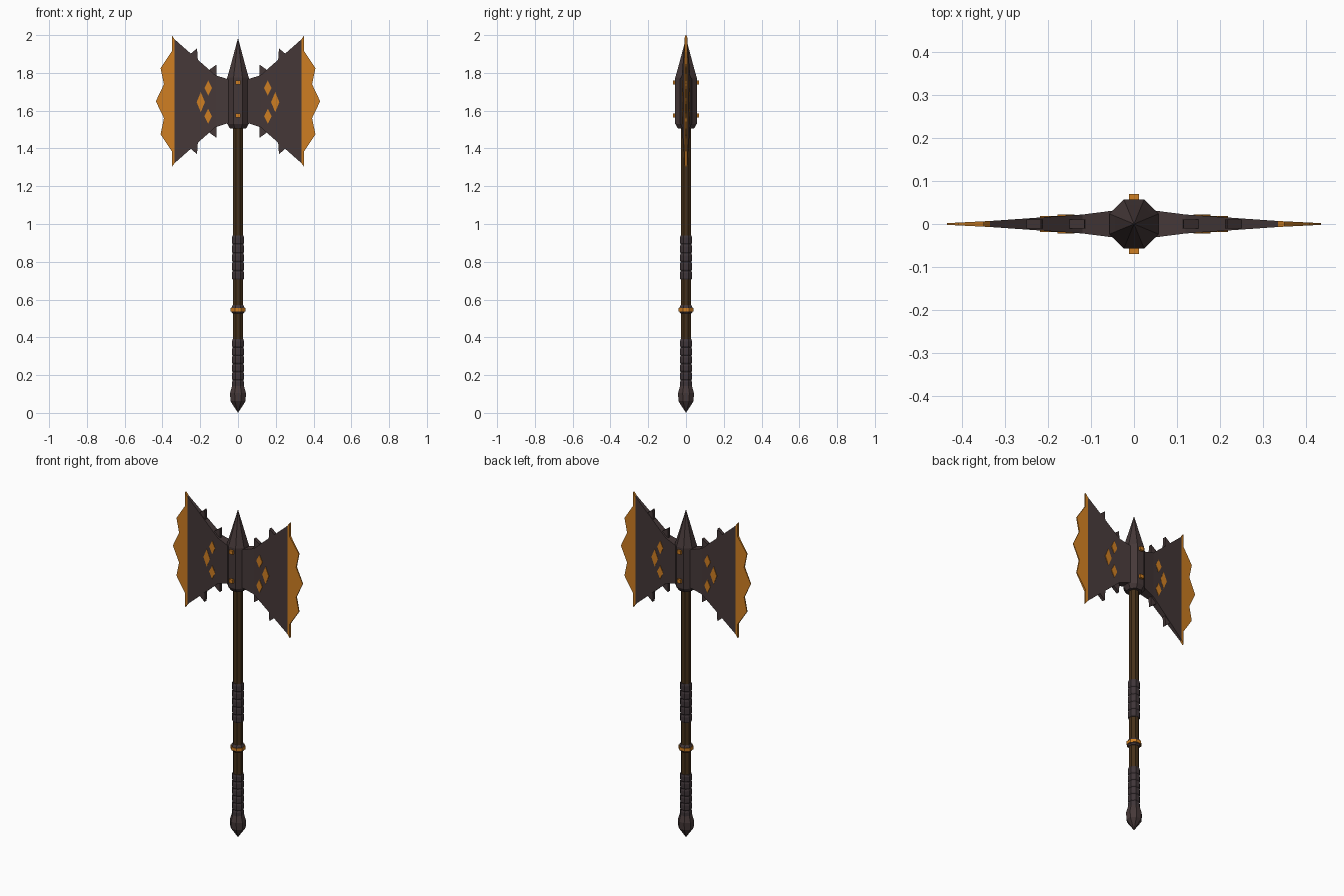
import bpy, bmesh, math

if "Cube" in bpy.data.objects:
    bpy.data.objects.remove(bpy.data.objects["Cube"])

def material(name, rgb):
    m = bpy.data.materials.new(name)
    m.diffuse_color = (*rgb, 1)
    m.use_nodes = True
    m.node_tree.nodes["Principled BSDF"].inputs["Base Color"].default_value = m.diffuse_color
    return m

STEEL = material("dark steel", (0.060, 0.040, 0.040))
GOLD = material("amber gold", (0.62, 0.21, 0.016))
WOOD = material("dark wood", (0.060, 0.030, 0.010))
LEATHER = material("dark leather", (0.050, 0.036, 0.040))
MID = 1.65  # height of the blade centre line

def finish(name, bm, mat):
    bmesh.ops.remove_doubles(bm, verts=bm.verts, dist=1e-5)
    bmesh.ops.recalc_face_normals(bm, faces=bm.faces)
    me = bpy.data.meshes.new(name)
    bm.to_mesh(me)
    bm.free()
    me.materials.append(mat)
    ob = bpy.data.objects.new(name, me)
    bpy.context.collection.objects.link(ob)
    return ob

def lathe(name, profile, mat, sides=8):
    """Octagonal turned part; profile = (half width across flats, z)."""
    bm = bmesh.new()
    k = 1 / math.cos(math.pi / sides)
    rings = []
    for r, z in profile:
        r = max(r, 1e-6)
        rings.append([bm.verts.new((r * k * math.cos((i + .5) * math.tau / sides),
                                    r * k * math.sin((i + .5) * math.tau / sides), z))
                      for i in range(sides)])
    for a, b in zip(rings, rings[1:]):
        for i in range(sides):
            j = (i + 1) % sides
            bm.faces.new((a[i], a[j], b[j], b[i]))
    bm.faces.new(rings[0][::-1])
    bm.faces.new(rings[-1])
    return finish(name, bm, mat)

def plate(name, outline, thick, mat, sx=1, sz=1):
    """Flat plate from an x/z outline; thick(x) gives its half thickness."""
    bm = bmesh.new()
    sides = [[bm.verts.new((sx * x, s * thick(x), MID + sz * z)) for x, z in outline]
             for s in (-1, 1)]
    f, b = sides
    n = len(outline)
    bm.faces.new(f)
    bm.faces.new(b[::-1])
    for i in range(n):
        j = (i + 1) % n
        bm.faces.new((f[i], b[i], b[j], f[j]))
    return finish(name, bm, mat)

def taper(x0, t0, x1, t1):
    return lambda x: t0 + (t1 - t0) * (x - x0) / (x1 - x0)

def both(points):
    """Mirror an upper outline (top to bottom) below the centre line."""
    return points + [(x, -z) for x, z in reversed(points) if z > 0]

# handle
lathe("shaft", [(.026, .08), (.026, 1.52)], WOOD)

def grip(name, z0, z1, turns):
    h = (z1 - z0) / turns
    prof = [(.028, z0)]
    for i in range(turns):
        z = z0 + i * h
        prof += [(.032, z + .15 * h), (.032, z + .75 * h), (.0285, z + h)]
    lathe(name, prof, LEATHER)

grip("upper_grip", .705, .94, 5)
grip("lower_grip", .13, .39, 6)
lathe("collar", [(.028, .525), (.035, .535), (.035, .558), (.028, .57)], STEEL)
lathe("collar_band", [(.039, .537), (.039, .555)], GOLD)
lathe("pommel", [(0, 0), (.040, .062), (.042, .105), (.031, .145), (.026, .15)], STEEL)

# central hub with pointed top
lathe("hub", [(.042, 1.505), (.057, 1.53), (.057, 1.775), (.044, 1.82), (0, 1.985)], STEEL)
for z in (1.575, 1.75):
    bm = bmesh.new()
    bmesh.ops.create_cube(bm, size=1)
    for v in bm.verts:
        v.co = (v.co.x * .024, v.co.y * .14, z + v.co.z * .022)
    finish("hub_rivet", bm, GOLD)

# blades, mirrored left and right
edge = both([(.335, .327), (.35, .348), (.35, .265), (.41, .175), (.392, .09), (.435, 0)])
for sx in (-1, 1):
    plate("blade_root", both([(.04, .112), (.12, .138)])[:2] + [(.12, -.138), (.04, -.112)],
          taper(.05, .031, .12, .022), STEEL, sx)
    plate("blade", [(.12, .138), (.335, .327), (.335, -.327), (.12, -.138)],
          taper(.12, .022, .335, .007), STEEL, sx)
    plate("cutting_edge", edge, taper(.335, .007, .435, .002), GOLD, sx)
    # gold diamonds through the blade
    for cx, cz, w, h, t in ((.158, .07, .02, .04, .0222), (.197, -.005, .022, .053, .0185),
                            (.158, -.08, .02, .04, .0222)):
        plate("diamond", [(cx - w, cz), (cx, cz + h), (cx + w, cz), (cx, cz - h)],
              lambda x, t=t: t, GOLD, sx)
    # barbs on the upper and lower blade edges
    for sz in (-1, 1):
        for barb in ([(.25, .235), (.25, .252), (.217, .28), (.212, .21)],
                     [(.15, .15), (.15, .168), (.115, .193), (.112, .125)]):
            plate("barb", barb, lambda x: .01, STEEL, sx, sz)
